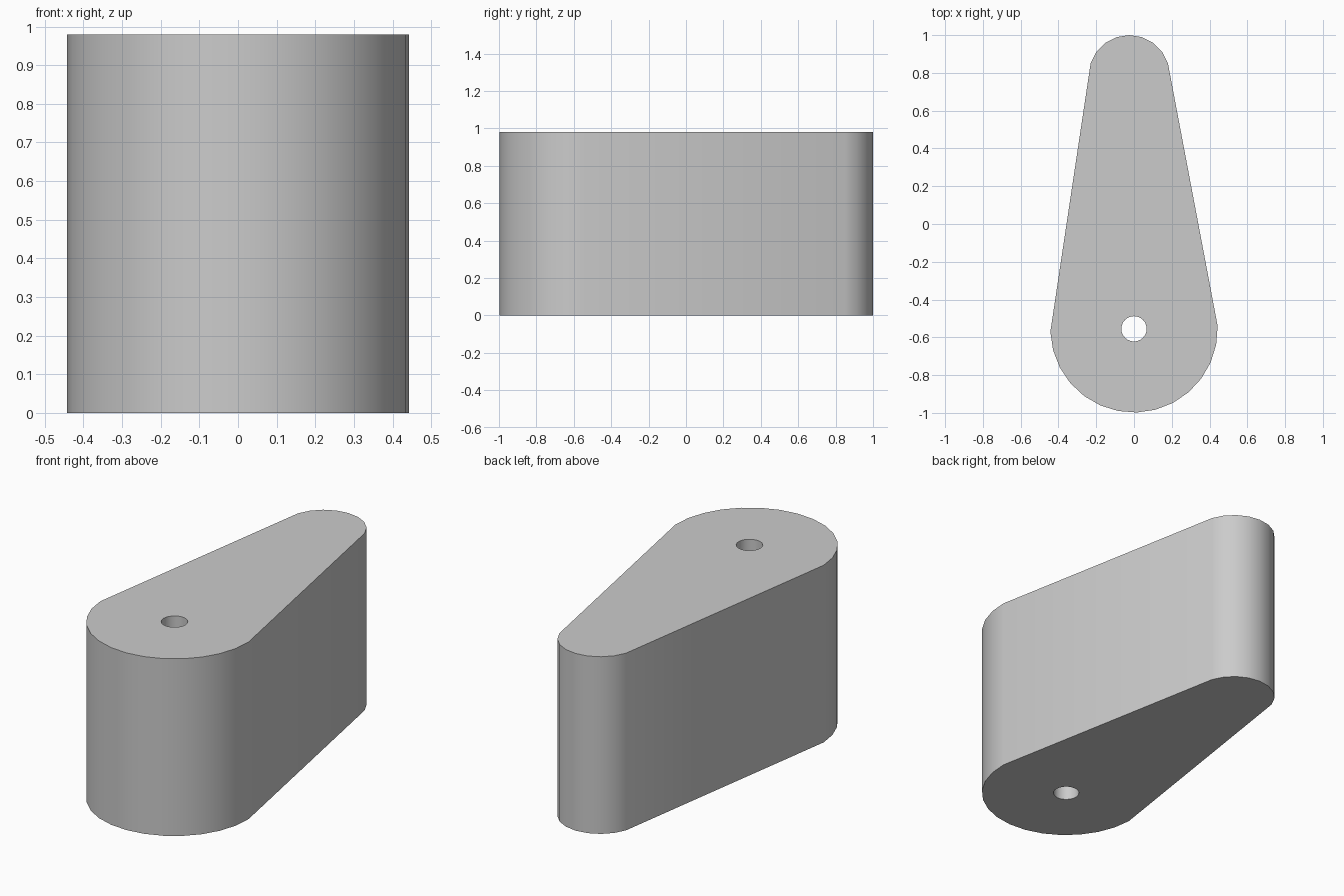
import bpy
import bmesh
from math import cos, sin, radians

# Remove the default cube
cube = bpy.data.objects.get("Cube")
if cube:
    bpy.data.objects.remove(cube, do_unlink=True)

HEIGHT = 0.98
PIVOT = (0.0, -0.555)   # centre of the wide end and of the hole
TIP = (-0.025, 0.785)   # centre of the narrow end


def arc(centre, radius, start, end, segments):
    """Points along an arc, angles in degrees, both ends included."""
    angles = [radians(start + (end - start) * i / segments) for i in range(segments + 1)]
    return [(centre[0] + radius * cos(a), centre[1] + radius * sin(a)) for a in angles]


def add_loop(bm, points):
    """Closed loop of edges on the ground plane."""
    verts = [bm.verts.new((x, y, 0)) for x, y in points]
    return [bm.edges.new((v, verts[(i + 1) % len(verts)])) for i, v in enumerate(verts)]


# Material
grey = bpy.data.materials.new("light grey")
grey.use_nodes = True
colour = (0.6, 0.6, 0.6, 1)
grey.diffuse_color = colour
grey.node_tree.nodes["Principled BSDF"].inputs["Base Color"].default_value = colour

# Tapered outline with a round hole, filled and extruded upwards
bm = bmesh.new()
outline = arc(PIVOT, 0.443, 182, 362, 14) + arc(TIP, 0.215, 18, 162, 8)
hole = arc(PIVOT, 0.067, 0, 360, 24)[:-1]
edges = add_loop(bm, outline) + add_loop(bm, hole)
bmesh.ops.triangle_fill(bm, edges=edges, use_beauty=True, use_dissolve=False)
top = bmesh.ops.extrude_face_region(bm, geom=bm.faces[:], use_keep_orig=True)
bmesh.ops.translate(bm, vec=(0, 0, HEIGHT),
                    verts=[g for g in top["geom"] if isinstance(g, bmesh.types.BMVert)])
bmesh.ops.recalc_face_normals(bm, faces=bm.faces[:])

mesh = bpy.data.meshes.new("tapered_arm")
bm.to_mesh(mesh)
bm.free()
mesh.materials.append(grey)
arm = bpy.data.objects.new("tapered_arm", mesh)
bpy.context.collection.objects.link(arm)

# Smooth rounded ends, crisp rims
bpy.ops.object.select_all(action="DESELECT")
arm.select_set(True)
bpy.context.view_layer.objects.active = arm
bpy.ops.object.shade_smooth_by_angle(angle=radians(30))
